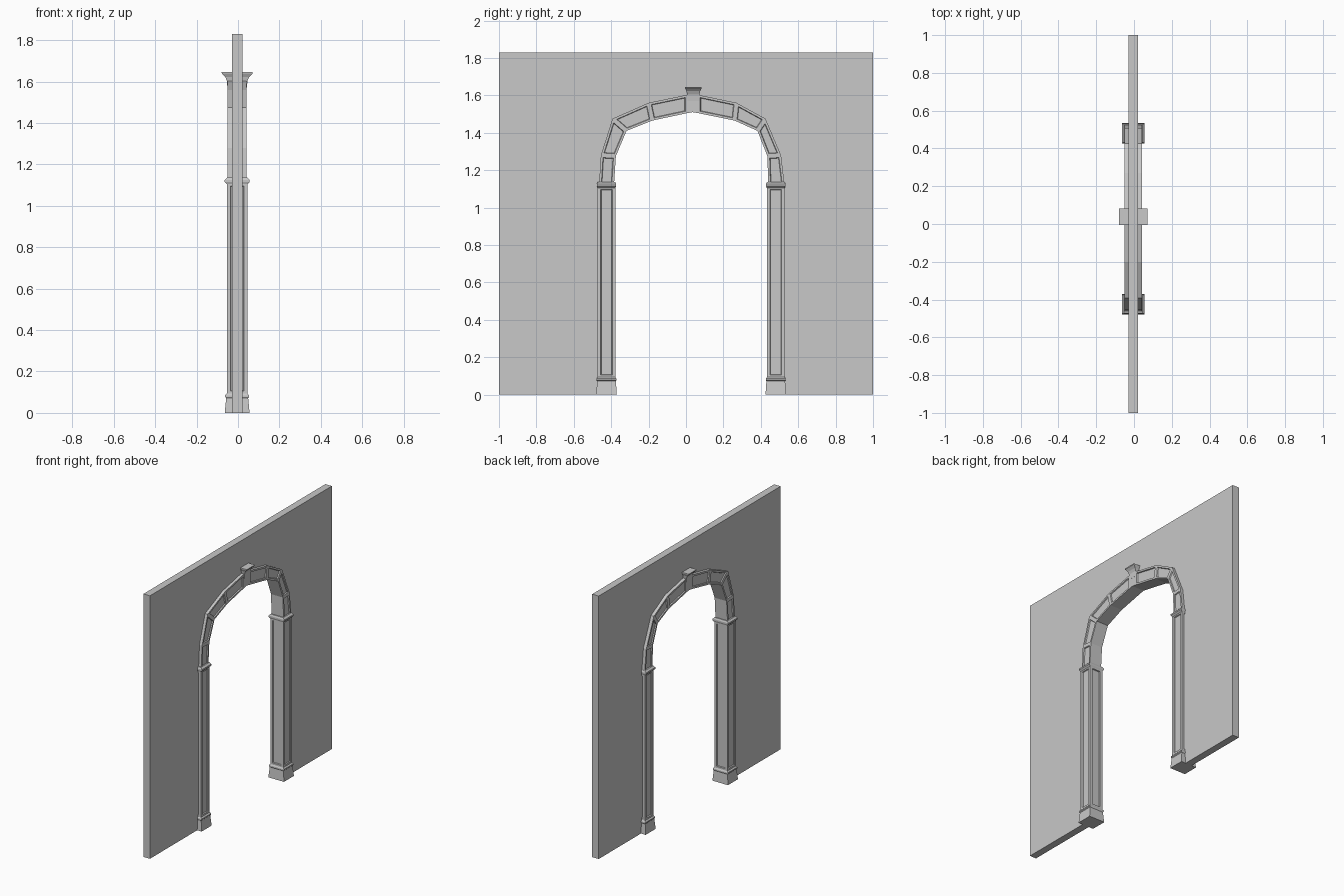
import bpy
import bmesh

if "Cube" in bpy.data.objects:
    bpy.data.objects.remove(bpy.data.objects["Cube"], do_unlink=True)

stone = bpy.data.materials.new("grey stone")
stone.use_nodes = True
GREY = (0.58, 0.58, 0.58, 1)
stone.diffuse_color = GREY
bsdf = stone.node_tree.nodes["Principled BSDF"]
bsdf.inputs["Base Color"].default_value = GREY
bsdf.inputs["Roughness"].default_value = 0.8

CX = -0.004  # middle of the frame's depth


def finish(name, bm):
    bmesh.ops.recalc_face_normals(bm, faces=bm.faces[:])
    mesh = bpy.data.meshes.new(name)
    bm.to_mesh(mesh)
    bm.free()
    mesh.materials.append(stone)
    obj = bpy.data.objects.new(name, mesh)
    bpy.context.collection.objects.link(obj)
    return obj


def sink_panels(bm, faces, margin, depth):
    """Frame each face with a border and sink its middle."""
    bmesh.ops.recalc_face_normals(bm, faces=bm.faces[:])
    bmesh.ops.inset_individual(bm, faces=faces, thickness=margin, use_even_offset=True)
    bmesh.ops.inset_individual(bm, faces=faces, thickness=0.003, depth=-depth,
                               use_even_offset=True)


def stack(name, y, levels, panel=0):
    """Rectangular loft through (z, half depth, half width) levels."""
    bm = bmesh.new()
    rings = [[bm.verts.new((CX + sx * hx, y + sy * hy, z))
              for sx, sy in ((-1, -1), (1, -1), (1, 1), (-1, 1))]
             for z, hx, hy in levels]
    sides = []
    for low, high in zip(rings, rings[1:]):
        for i in range(4):
            j = (i + 1) % 4
            sides.append(bm.faces.new((low[i], low[j], high[j], high[i])))
    bm.faces.new(rings[0])
    bm.faces.new(rings[-1])
    if panel:
        sink_panels(bm, sides, panel, 0.007)
    return finish(name, bm)


# Arch nodes: outer and inner edge (y, z) at each joint
outer = [(-0.465, 1.12), (-0.455, 1.28), (-0.393, 1.475), (-0.2, 1.56), (0.008, 1.603),
         (0.035, 1.61), (0.064, 1.603), (0.27, 1.56), (0.425, 1.475), (0.508, 1.28),
         (0.527, 1.12)]
inner = [(-0.385, 1.12), (-0.375, 1.275), (-0.318, 1.41), (-0.18, 1.465), (0.008, 1.505),
         (0.035, 1.51), (0.064, 1.505), (0.26, 1.465), (0.382, 1.41), (0.435, 1.275),
         (0.44, 1.12)]

# Wall with an arched opening hidden behind the middle of the frame
middle = [((a + c) / 2, (b + d) / 2) for (a, b), (c, d) in zip(outer, inner)]
outline = [(-1, 0), (-1, 1.83), (1, 1.83), (1, 0), (0.48, 0)]
outline += middle[::-1] + [(-0.425, 0)]
bm = bmesh.new()
face = bm.faces.new([bm.verts.new((-0.028, y, z)) for y, z in outline])
side = bmesh.ops.extrude_face_region(bm, geom=[face])["geom"]
bmesh.ops.translate(bm, vec=(0.05, 0, 0),
                    verts=[v for v in side if isinstance(v, bmesh.types.BMVert)])
finish("wall", bm)

# Arch ring with a sunk panel on both faces of each segment
bm = bmesh.new()
HALF = 0.046
rings = [[bm.verts.new((CX + s * HALF, *p)) for s, p in
          ((-1, o), (1, o), (1, i), (-1, i))] for o, i in zip(outer, inner)]
panels = []
for n, (a, b) in enumerate(zip(rings, rings[1:])):
    for i in range(4):
        j = (i + 1) % 4
        f = bm.faces.new((a[i], a[j], b[j], b[i]))
        if i in (1, 3) and n not in (4, 5):
            panels.append(f)
bm.faces.new(rings[0])
bm.faces.new(rings[-1])
sink_panels(bm, panels, 0.012, 0.007)
finish("arch", bm)

# Flared cap over the middle of the arch
stack("keystone_cap", 0.039, [(1.57, 0.047, 0.032), (1.605, 0.05, 0.033),
                              (1.622, 0.058, 0.036), (1.638, 0.074, 0.044),
                              (1.645, 0.075, 0.044)])

# Columns
for label, y in (("front", -0.425), ("back", 0.48)):
    stack(label + "_column_base", y, [(0, 0.06, 0.055), (0.072, 0.053, 0.05),
                                      (0.077, 0.058, 0.053), (0.085, 0.058, 0.053),
                                      (0.093, 0.05, 0.048)])
    stack(label + "_column_shaft", y, [(0.088, 0.05, 0.048), (1.113, 0.05, 0.048)], 0.017)
    stack(label + "_column_capital", y, [(1.105, 0.05, 0.048), (1.115, 0.06, 0.052),
                                         (1.125, 0.06, 0.052), (1.136, 0.049, 0.047)])
